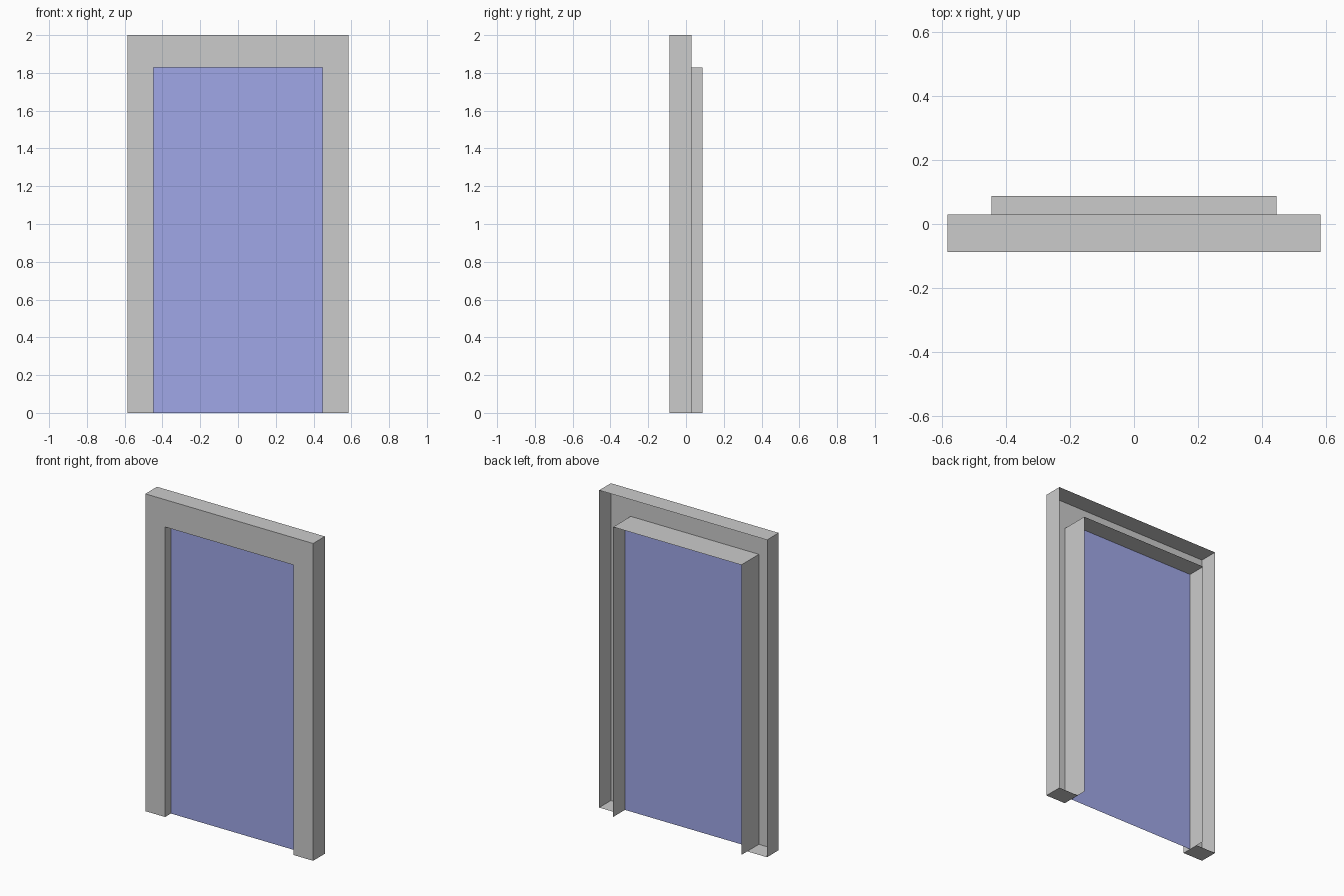
import bpy

if "Cube" in bpy.data.objects:
    bpy.data.objects.remove(bpy.data.objects["Cube"])

W, H = 0.585, 2.0            # outer half width, height
OW, OH = 0.447, 1.828        # opening half width, height
FRONT, CASING_BACK, LINING_BACK = -0.0875, 0.029, 0.0875
PANEL_Y = -0.03


def make_object(name, verts, faces):
    mesh = bpy.data.meshes.new(name)
    mesh.from_pydata(verts, [], faces)
    mesh.update()
    obj = bpy.data.objects.new(name, mesh)
    bpy.context.collection.objects.link(obj)
    return obj


def sheet_strip(name, path, y0, y1):
    """Sweep an open x-z path along y into a thin sheet."""
    n = len(path)
    verts = [(x, y, z) for y in (y0, y1) for x, z in path]
    faces = [(i, i + 1, n + i + 1, n + i) for i in range(n - 1)]
    return make_object(name, verts, faces)


def flat_panel(name, outline, y):
    verts = [(x, y, z) for x, z in outline]
    return make_object(name, verts, [tuple(range(len(verts)))])


outer = [(-W, 0), (-W, H), (W, H), (W, 0)]
inner = [(-OW, 0), (-OW, OH), (OW, OH), (OW, 0)]

# Front face of the casing: two jambs and a header
for side, s in (("left", -1), ("right", 1)):
    outline = [(s * OW, 0), (s * W, 0), (s * W, H), (s * OW, OH)]
    flat_panel(side + "_jamb_face", outline if s > 0 else outline[::-1], FRONT)
flat_panel("header_face", [(-OW, OH), (OW, OH), (W, H), (-W, H)], FRONT)

# Outer casing walls including the jamb feet; the back is open
casing = [(-OW, 0)] + outer + [(OW, 0)]
sheet_strip("casing_wall", casing, FRONT, CASING_BACK)

# Thin lining of the opening, projecting behind the casing
sheet_strip("opening_lining", inner[::-1], FRONT, LINING_BACK)

# Blue door panel set back in the opening
panel = flat_panel("door_panel", inner[::-1][:1] + inner[::-1][1:], PANEL_Y)
blue = bpy.data.materials.new("blue")
blue.diffuse_color = (0.35, 0.39, 0.8, 1)
blue.use_nodes = True
blue.node_tree.nodes["Principled BSDF"].inputs["Base Color"].default_value = blue.diffuse_color
panel.data.materials.append(blue)
panel.data.flip_normals() if panel.data.polygons[0].normal.y > 0 else None
